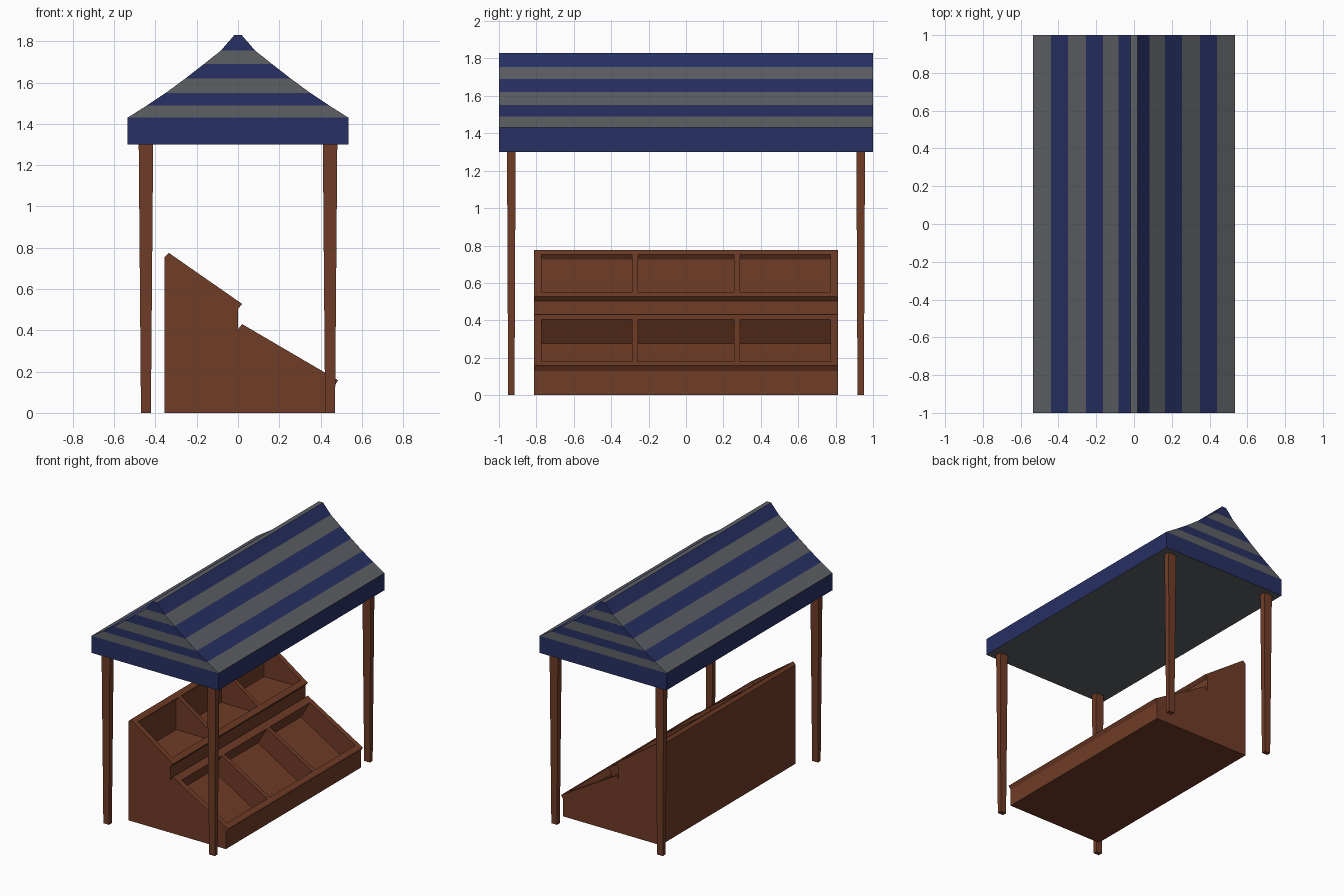
import bpy, bmesh

if "Cube" in bpy.data.objects:
    bpy.data.objects.remove(bpy.data.objects["Cube"])


def material(name, rgb):
    m = bpy.data.materials.new(name)
    m.diffuse_color = (*rgb, 1)
    m.use_nodes = True
    m.node_tree.nodes["Principled BSDF"].inputs["Base Color"].default_value = m.diffuse_color
    return m


wood = material("brown_wood", (0.16, 0.045, 0.02))
blue = material("blue_cloth", (0.02, 0.03, 0.125))
grey = material("grey_cloth", (0.11, 0.115, 0.13))


def finish(bm, name, *mats):
    bmesh.ops.recalc_face_normals(bm, faces=bm.faces)
    mesh = bpy.data.meshes.new(name)
    bm.to_mesh(mesh)
    bm.free()
    for m in mats:
        mesh.materials.append(m)
    ob = bpy.data.objects.new(name, mesh)
    bpy.context.collection.objects.link(ob)
    return ob


def prism(bm, profile, y0, y1):
    """Extrude an x-z profile from y0 to y1."""
    a = [bm.verts.new((x, y0, z)) for x, z in profile]
    b = [bm.verts.new((x, y1, z)) for x, z in profile]
    bm.faces.new(a)
    bm.faces.new(b[::-1])
    for i in range(len(a)):
        j = (i + 1) % len(a)
        bm.faces.new((a[i], b[i], b[j], a[j]))


# Canopy: concave striped roof with valance, closed underneath
levels = [(0.535, 1.30), (0.535, 1.43), (0.44, 1.49), (0.35, 1.55),
          (0.255, 1.62), (0.165, 1.69), (0.083, 1.755), (0.018, 1.83)]
bm = bmesh.new()
rings = [[bm.verts.new((sx * x, sy, z))
          for sx, sy in ((-1, -1), (1, -1), (1, 1), (-1, 1))] for x, z in levels]
for i in range(len(rings) - 1):
    low, high = rings[i], rings[i + 1]
    for k in range(4):
        n = (k + 1) % 4
        f = bm.faces.new((low[k], low[n], high[n], high[k]))
        f.material_index = i % 2
bm.faces.new(rings[0]).material_index = 1
bm.faces.new(rings[-1]).material_index = 1
finish(bm, "canopy", blue, grey)

# Four posts, tapering towards the ground
for sx, side in ((-1, "left"), (1, "right")):
    for sy, end in ((-1, "front"), (1, "back")):
        bm = bmesh.new()
        bmesh.ops.create_cube(bm, size=1)
        for v in bm.verts:
            top = v.co.z > 0
            v.co = (sx * 0.446 + v.co.x * (0.07 if top else 0.048),
                    sy * 0.934 + v.co.y * (0.046 if top else 0.034),
                    1.30 if top else 0)
        finish(bm, f"{end}_{side}_post", wood)

# Display stand: two sloping tiers with overhanging lips
stand_profile = [(-0.355, 0), (-0.355, 0.755), (-0.335, 0.775), (0.02, 0.528),
                 (0, 0.503), (0, 0.405), (0.02, 0.43), (0.485, 0.158),
                 (0.467, 0.13), (0.467, 0)]
bm = bmesh.new()
prism(bm, stand_profile, -0.813, 0.813)
stand = finish(bm, "display_stand", wood)

# Three bins hollowed out of each tier
upper_bin = [(-0.28, 0.783), (-0.32, 0.724), (-0.32, 0.50), (-0.035, 0.50),
             (-0.035, 0.525), (0.012, 0.59)]
lower_bin = [(0.081, 0.431), (-0.01, 0.275), (0.33, 0.07), (0.425, 0.07),
             (0.425, 0.14), (0.467, 0.21)]
bm = bmesh.new()
for y0, y1 in ((-0.773, -0.288), (-0.256, 0.256), (0.288, 0.773)):
    prism(bm, upper_bin, y0, y1)
    prism(bm, lower_bin, y0, y1)
cutter = finish(bm, "bin_cutter", wood)
cutter.hide_render = True

mod = stand.modifiers.new("bins", "BOOLEAN")
mod.operation = "DIFFERENCE"
mod.solver = "EXACT"
mod.object = cutter
bpy.context.view_layer.objects.active = stand
bpy.ops.object.modifier_apply(modifier=mod.name)
bpy.data.objects.remove(cutter)
